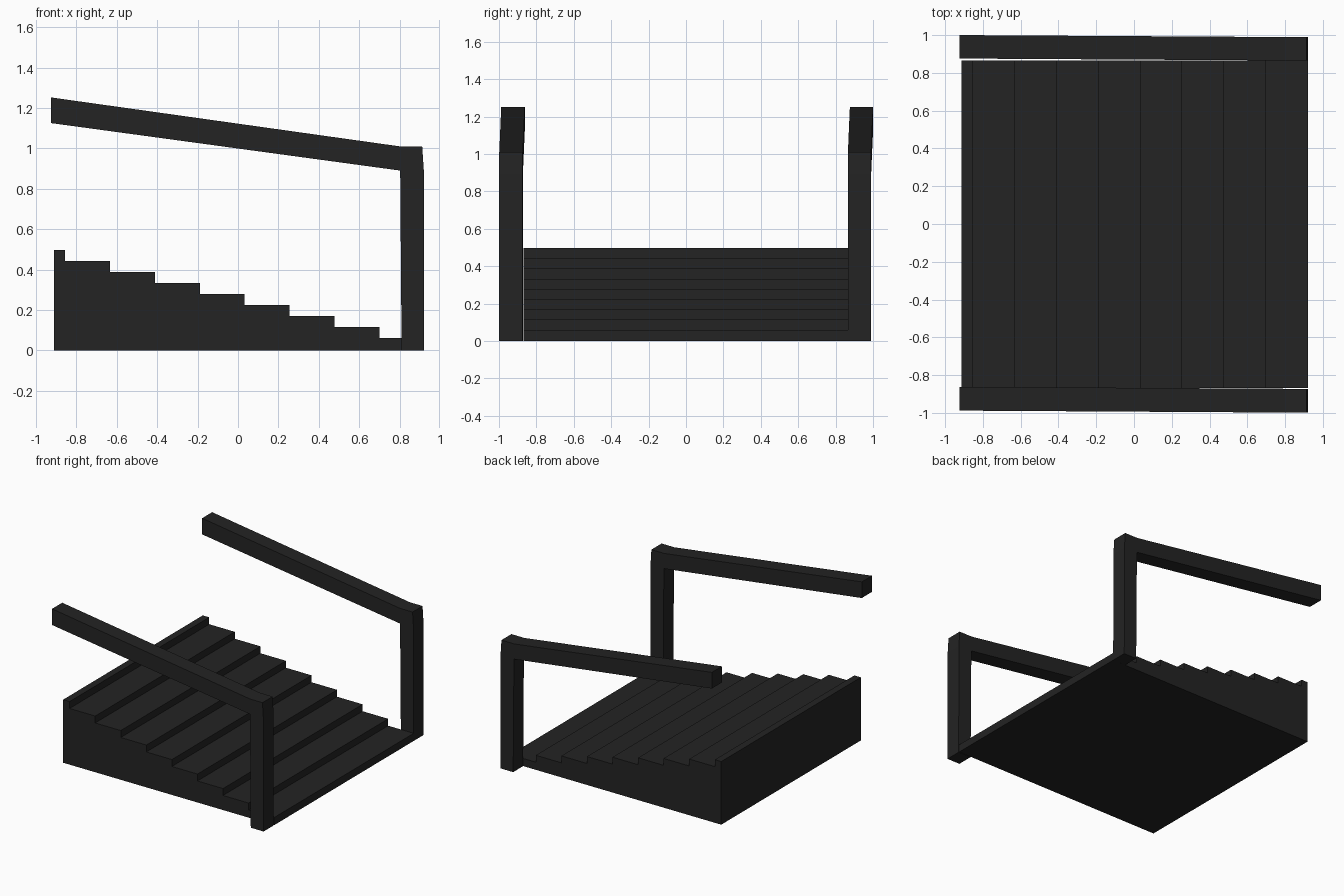
import bpy, bmesh

if "Cube" in bpy.data.objects:
    bpy.data.objects.remove(bpy.data.objects["Cube"])

charcoal = bpy.data.materials.new("charcoal")
charcoal.diffuse_color = (0.017, 0.017, 0.017, 1)
charcoal.use_nodes = True
charcoal.node_tree.nodes["Principled BSDF"].inputs["Base Color"].default_value = charcoal.diffuse_color


def extrude_profile(name, profile, y0, y1, skew=0.0):
    """Solid from an x-z outline between y0 and y1; skew shifts y towards -x."""
    bm = bmesh.new()
    sides = []
    for y in (y0, y1):
        sides.append([bm.verts.new((x, y + skew * (0.92 - x), z)) for x, z in profile])
    a, b = sides
    bm.faces.new(a)
    bm.faces.new(b[::-1])
    n = len(profile)
    for i in range(n):
        j = (i + 1) % n
        bm.faces.new((a[i], b[i], b[j], a[j]))
    bmesh.ops.recalc_face_normals(bm, faces=bm.faces)
    mesh = bpy.data.meshes.new(name)
    bm.to_mesh(mesh)
    bm.free()
    mesh.materials.append(charcoal)
    obj = bpy.data.objects.new(name, mesh)
    bpy.context.collection.objects.link(obj)
    return obj


# Stair block: nine treads rising towards -x, topped by a narrow landing
STEPS, RUN, RISE = 9, 0.2223, 0.0545
outline = [(-0.912, 0), (0.922, 0)]
x = 0.922
for i in range(STEPS):
    z = 0.06 + i * RISE
    outline.append((x, z))
    x = max(0.70 - i * RUN, -0.912)
    outline.append((x, z))
extrude_profile("stairs", outline, -0.868, 0.865)

# Handrails: bottom post bending into a sloping rail
rail = [(0.81, 0), (0.922, 0), (0.92, 0.89), (0.912, 1.01), (0.80, 1.01),
        (-0.925, 1.252), (-0.925, 1.125), (0.803, 0.89)]
extrude_profile("front_handrail", rail, -0.999, -0.873, 0.006)
extrude_profile("back_handrail", rail, 0.865, 0.989, 0.006)
